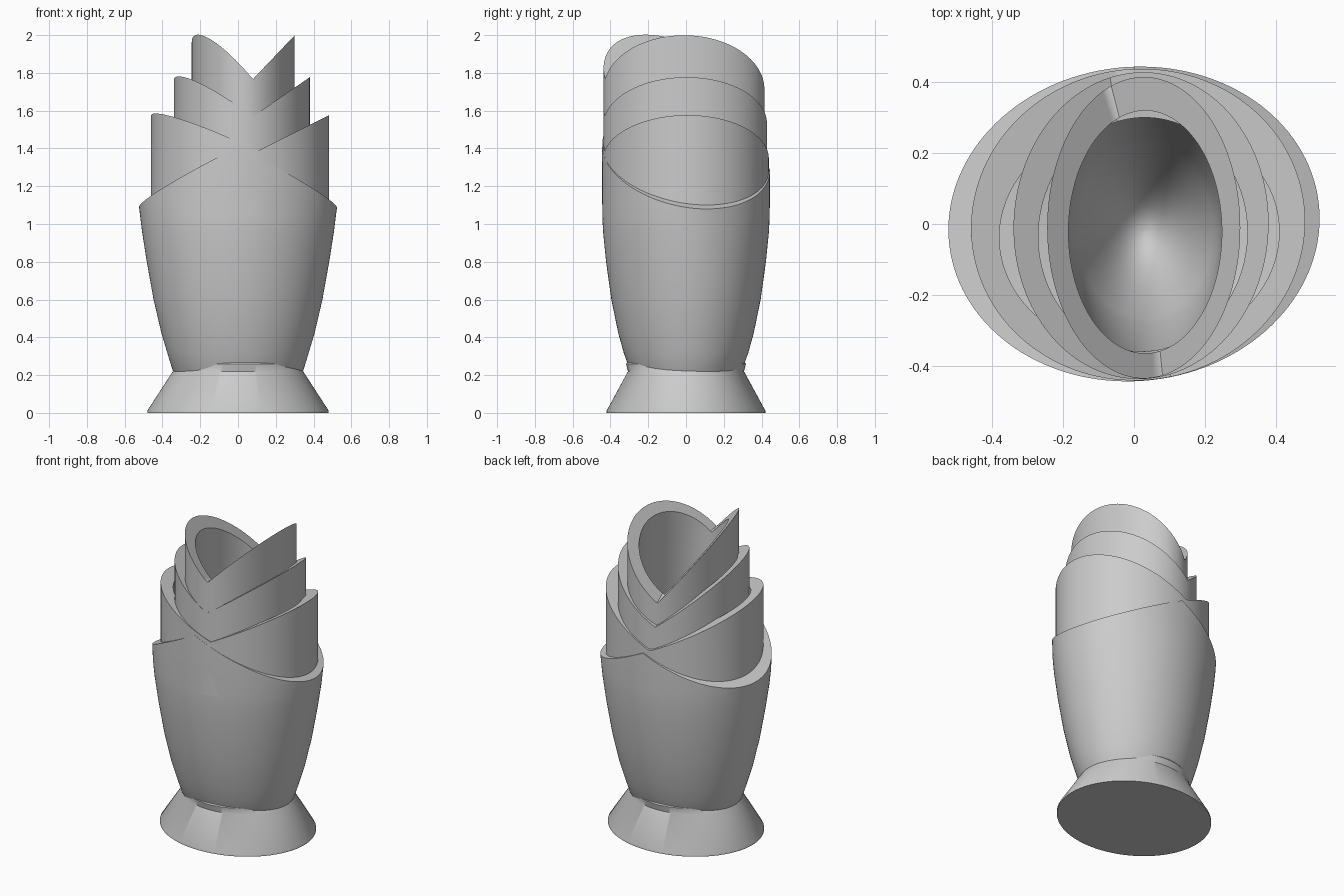
import bpy, bmesh, math

if "Cube" in bpy.data.objects:
    bpy.data.objects.remove(bpy.data.objects["Cube"])

N = 128


def loft(name, rows, cap_start=False, cap_end=False, shear=0.0):
    """Skin a stack of ellipses: (x_min, x_max, y_min, y_max, height or height function)."""
    bm = bmesh.new()
    rings = []
    for x0, x1, y0, y1, z in rows:
        ring = []
        for i in range(N):
            a = 2 * math.pi * i / N
            x = (x0 + x1) / 2 + (x1 - x0) / 2 * math.cos(a)
            y = (y0 + y1) / 2 + (y1 - y0) / 2 * math.sin(a) + shear * x
            ring.append(bm.verts.new((x, y, z(x, y) if callable(z) else z)))
        rings.append(ring)
    for a, b in zip(rings, rings[1:]):
        for i in range(N):
            j = (i + 1) % N
            bm.faces.new((a[i], a[j], b[j], b[i]))
    if cap_start:
        bm.faces.new(rings[0][::-1])
    if cap_end:
        bm.faces.new(rings[-1])
    mesh = bpy.data.meshes.new(name)
    bm.to_mesh(mesh)
    bm.free()
    ob = bpy.data.objects.new(name, mesh)
    bpy.context.collection.objects.link(ob)
    bpy.ops.object.select_all(action='DESELECT')
    ob.select_set(True)
    bpy.context.view_layer.objects.active = ob
    bpy.ops.object.shade_smooth_by_angle(angle=math.radians(40))
    return ob


def sym(rx, ry, z):
    return (-rx, rx, -ry, ry, z)


def crossed_rim(cl, sl, kl, cr, sr):
    """Two slanted cuts, one rising to each side, crossing in a V."""
    return lambda x, y: max(cl - sl * x - kl * y, cr + sr * x)


FLOOR = 1.04
floor_ring = (-0.215, 0.275, -0.39, 0.37, FLOOR)

# flared foot
loft("foot", [sym(0.48, 0.42, 0), sym(0.48, 0.42, 0.012),
              sym(0.345, 0.307, 0.22), sym(0.325, 0.317, 0.26),
              sym(0.26, 0.29, 0.30)], True, True)


# outer cup with a saddle shaped rim
def saddle(x, y):
    return 1.09 + 0.5 * (0.52 - abs(x)) - 0.13 * y


loft("outer_cup", [sym(0.30, 0.26, 0.15), sym(0.346, 0.298, 0.225), sym(0.375, 0.33, 0.32),
                   sym(0.405, 0.358, 0.42), sym(0.447, 0.395, 0.6), sym(0.483, 0.423, 0.8),
                   sym(0.508, 0.439, 0.96), sym(0.519, 0.443, 1.05),
                   sym(0.524, 0.444, saddle), sym(0.46, 0.405, saddle),
                   sym(0.46, 0.405, FLOOR), floor_ring], True, shear=0.03)

# two middle collars whose walls open into narrow crescents at the sides
collars = [
    ("lower_collar", (-0.46, 0.483, -0.442, 0.438), (-0.38, 0.41, -0.36, 0.30),
     crossed_rim(1.365, 0.45, 0.16, 1.335, 0.5)),
    ("upper_collar", (-0.34, 0.38, -0.438, 0.428), (-0.27, 0.32, -0.36, 0.30),
     crossed_rim(1.52, 0.70, 0.24, 1.515, 0.69)),
]
for name, outer, inner, rim in collars:
    loft(name, [outer + (FLOOR,), outer + (rim,), inner + (rim,),
                inner + (FLOOR + 0.01,), floor_ring], shear=0.02)

# innermost collar and the bowl-shaped cavity below it
rim = crossed_rim(1.69, 1.09, 0.38, 1.684, 1.05)
outer = (-0.245, 0.30, -0.436, 0.415)
inner = (-0.185, 0.248, -0.365, 0.32)
bowl = []
for i in range(13):
    s = 1 - 0.99 * i / 12
    bowl.append((0.03 - 0.21 * s, 0.03 + 0.21 * s, -0.02 - 0.265 * s, -0.02 + 0.265 * s,
                 0.30 + 0.45 * s * s))
loft("inner_collar", [outer + (FLOOR,), outer + (rim,), inner + (rim,),
                      inner + (1.2,)] + bowl, False, True)
